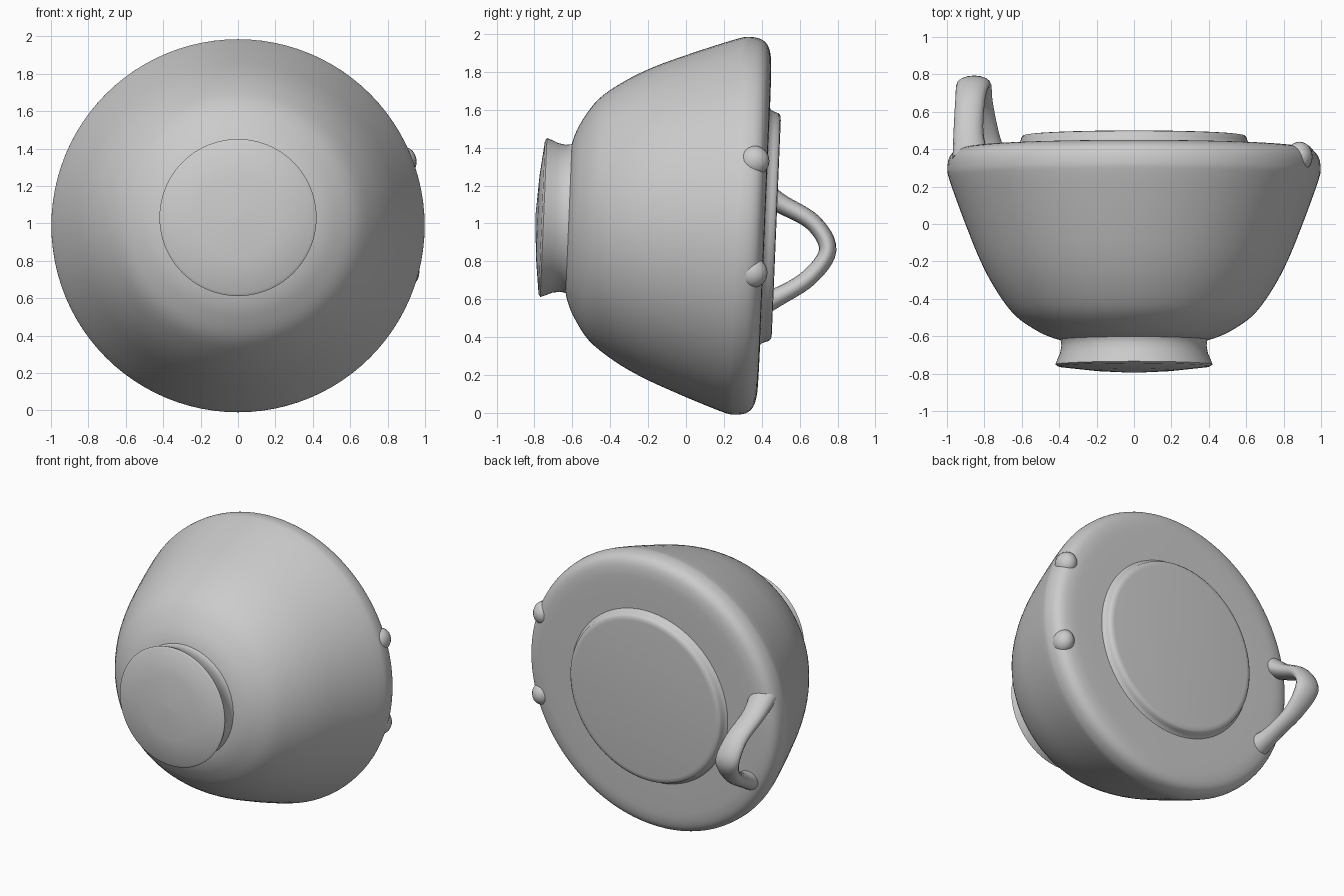
import bpy, bmesh, math
from mathutils import Vector, Matrix

if "Cube" in bpy.data.objects:
    bpy.data.objects.remove(bpy.data.objects["Cube"])

grey = bpy.data.materials.new("plain grey clay")
grey.diffuse_color = (0.6, 0.6, 0.6, 1)
grey.use_nodes = True
grey.node_tree.nodes["Principled BSDF"].inputs["Base Color"].default_value = grey.diffuse_color

TILT = Matrix.Translation((0, 0, 1)) @ Matrix.Rotation(math.radians(-2.4), 4, 'X')


def catmull(pts, steps):
    """Smooth path through tuples of any length."""
    p = [pts[0]] + list(pts) + [pts[-1]]
    out = []
    for i in range(1, len(p) - 2):
        for s in range(steps):
            t = s / steps
            out.append(tuple(
                0.5 * (2 * b + (c - a) * t + (2 * a - 5 * b + 4 * c - d) * t * t
                       + (3 * b - a - 3 * c + d) * t ** 3)
                for a, b, c, d in zip(p[i - 1], p[i], p[i + 1], p[i + 2])))
    return out + [tuple(pts[-1])]


def finish(name, bm, angle):
    bmesh.ops.recalc_face_normals(bm, faces=bm.faces)
    me = bpy.data.meshes.new(name)
    bm.to_mesh(me)
    bm.free()
    me.materials.append(grey)
    ob = bpy.data.objects.new(name, me)
    bpy.context.collection.objects.link(ob)
    bpy.ops.object.select_all(action='DESELECT')
    ob.select_set(True)
    bpy.context.view_layer.objects.active = ob
    bpy.ops.object.shade_smooth_by_angle(angle=math.radians(angle))
    return ob


def loft(bm, rings):
    """Bridge equal closed rings of points and cap both ends."""
    rv = [[bm.verts.new(p) for p in r] for r in rings]
    n = len(rv[0])
    for a, b in zip(rv, rv[1:]):
        for i in range(n):
            j = (i + 1) % n
            bm.faces.new((a[i], a[j], b[j], b[i]))
    bm.faces.new(rv[0])
    bm.faces.new(rv[-1])


def turned(name, profile, n=96, angle=40):
    """Turn a (radius, y) profile about the bowl's axis."""
    bm = bmesh.new()
    loft(bm, [[TILT @ Vector((r * math.cos(2 * math.pi * i / n), y,
                              r * math.sin(2 * math.pi * i / n)))
               for i in range(n)] for r, y in profile])
    return finish(name, bm, angle)


# Bowl wall with a rounded shoulder and flat closed rim
wall = catmull([(0.36, -0.625), (0.43, -0.61), (0.52, -0.57), (0.64, -0.485),
                (0.74, -0.35), (0.82, -0.20), (0.89, -0.03), (0.95, 0.13),
                (0.988, 0.24), (0.998, 0.29), (0.99, 0.35), (0.96, 0.39),
                (0.90, 0.41), (0.80, 0.416), (0.55, 0.418)], 4)
turned("bowl", wall)

# Flared foot with a slightly domed underside
turned("foot", [(0.02, -0.795), (0.22, -0.783), (0.405, -0.762), (0.42, -0.752),
                (0.412, -0.73), (0.395, -0.69), (0.388, -0.65),
                (0.392, -0.625), (0.41, -0.59)])

# Raised disc on the closed mouth
turned("mouth_disc", [(0.64, 0.41), (0.618, 0.422), (0.607, 0.445), (0.602, 0.463),
                      (0.59, 0.474), (0.565, 0.477), (0.02, 0.477)])

# Strap handle: x, y, z, half width, half thickness
path = catmull([(-0.87, 0.35, 1.20, 0.10, 0.075),
                (-0.885, 0.49, 1.11, 0.08, 0.052),
                (-0.875, 0.67, 1.005, 0.08, 0.046),
                (-0.855, 0.748, 0.86, 0.09, 0.046),
                (-0.825, 0.65, 0.715, 0.07, 0.046),
                (-0.785, 0.48, 0.61, 0.065, 0.05),
                (-0.76, 0.35, 0.56, 0.085, 0.075)], 6)
rings = []
for k, (x, y, z, w, t) in enumerate(path):
    a, b = path[max(k - 1, 0)], path[min(k + 1, len(path) - 1)]
    side = Vector((0, -(b[2] - a[2]), b[1] - a[1])).normalized()
    rings.append([Vector((x + w * math.cos(q), y, z)) + side * t * math.sin(q)
                  for q in (2 * math.pi * i / 16 for i in range(16))])
bm = bmesh.new()
loft(bm, rings)
finish("handle", bm, 60)

# Worn stubs of the missing second handle
for name, pos in (("upper_stub", (0.885, 0.36, 1.33)), ("lower_stub", (0.90, 0.35, 0.74))):
    bm = bmesh.new()
    m = Matrix.Translation(pos) @ Matrix.Diagonal((0.07, 0.08, 0.08, 1))
    bmesh.ops.create_uvsphere(bm, u_segments=20, v_segments=12, radius=1, matrix=m)
    finish(name, bm, 60)
